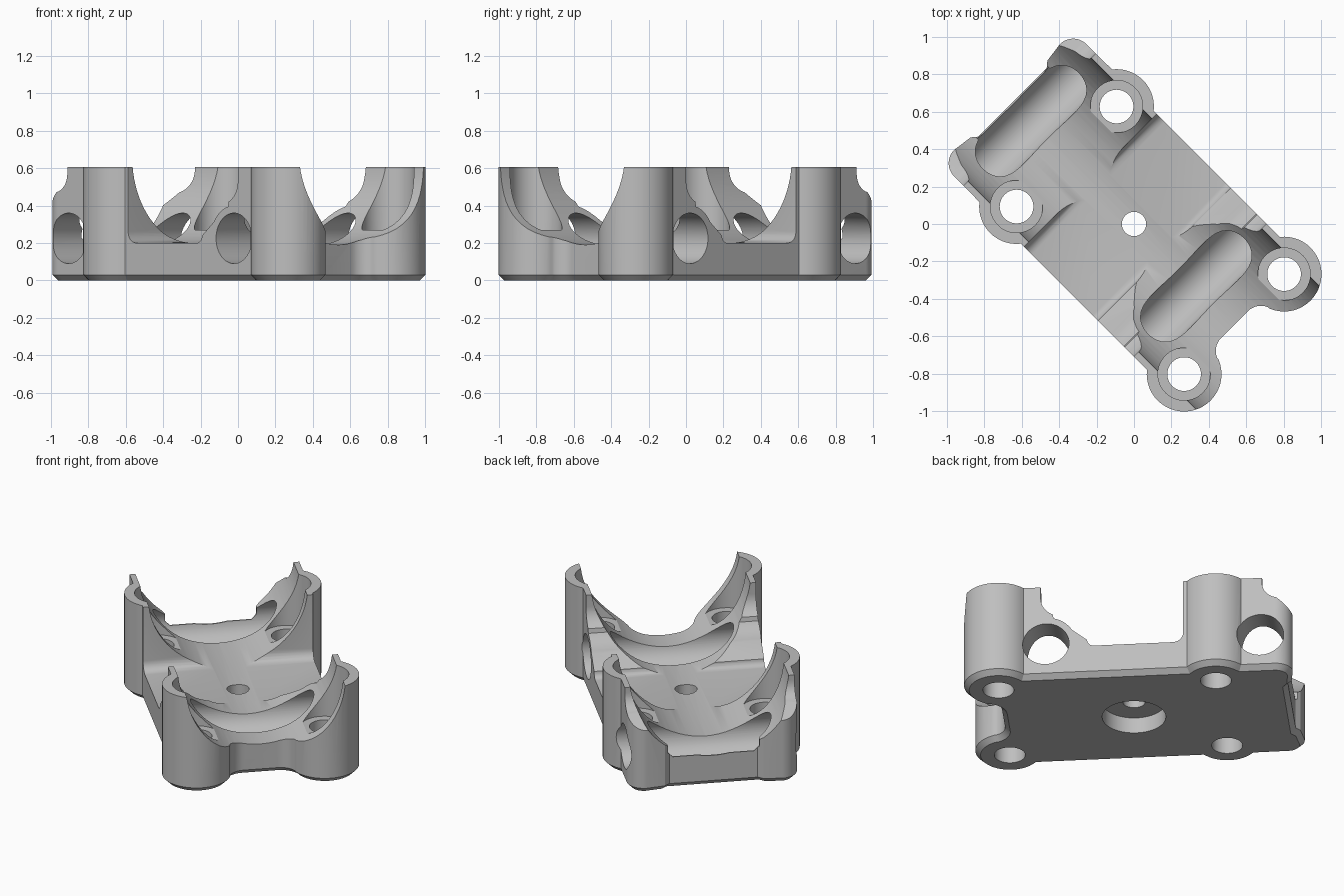
import bpy, bmesh
from math import cos, sin, radians, pi
from mathutils import Matrix, Vector

if "Cube" in bpy.data.objects:
    bpy.data.objects.remove(bpy.data.objects["Cube"])

grey = bpy.data.materials.new("plain_grey")
grey.use_nodes = True
colour = (0.52, 0.52, 0.52, 1)
grey.diffuse_color = colour
grey.node_tree.nodes["Principled BSDF"].inputs["Base Color"].default_value = colour

TOP = 0.605
POST_U = (-0.51, 0.757)      # post positions along the long axis
POST_V = 0.378
HOLE_U = (-0.78, 0.47)       # cross bores


def arc(cu, cv, r, start, end, n=14):
    return [(cu + r * cos(radians(start + (end - start) * i / n)),
             cv + r * sin(radians(start + (end - start) * i / n))) for i in range(n + 1)]


def to_object(name, bm):
    mesh = bpy.data.meshes.new(name)
    bm.to_mesh(mesh)
    bm.free()
    mesh.materials.append(grey)
    ob = bpy.data.objects.new(name, mesh)
    bpy.context.collection.objects.link(ob)
    return ob


def prism(name, pts, axis, lo, hi, bottom_chamfer=0):
    """Closed solid from a 2D outline, running along the x, y or z axis."""
    place = {"x": lambda a, b, d: (d, a, b),
             "y": lambda a, b, d: (a, d, b),
             "z": lambda a, b, d: (a, b, d)}[axis]
    bm = bmesh.new()
    low = [bm.verts.new(place(a, b, lo)) for a, b in pts]
    high = [bm.verts.new(place(a, b, hi)) for a, b in pts]
    base = bm.faces.new(low)
    bm.faces.new(high)
    for i in range(len(pts)):
        bm.faces.new((low[i - 1], low[i], high[i], high[i - 1]))
    bmesh.ops.recalc_face_normals(bm, faces=bm.faces[:])
    if bottom_chamfer:
        bmesh.ops.bevel(bm, geom=list(base.edges), offset=bottom_chamfer,
                        segments=1, affect="EDGES")
    return to_object(name, bm)


def cylinder(r, start, axis, length):
    bm = bmesh.new()
    bmesh.ops.create_cone(bm, cap_ends=True, segments=72, radius1=r, radius2=r, depth=length)
    turn = Vector((0, 0, 1)).rotation_difference(Vector(axis)).to_matrix().to_4x4()
    centre = Vector(start) + Vector(axis) * length / 2
    bm.transform(Matrix.Translation(centre) @ turn)
    return to_object("cutter", bm)


def combine(body, tool, operation="DIFFERENCE"):
    """Apply one boolean by evaluating it, then discard the tool."""
    mod = body.modifiers.new("cut", "BOOLEAN")
    mod.operation, mod.solver, mod.object = operation, "EXACT", tool
    bpy.context.view_layer.update()
    result = body.evaluated_get(bpy.context.evaluated_depsgraph_get())
    mesh = bpy.data.meshes.new_from_object(result)
    body.modifiers.remove(mod)
    body.data = mesh
    bpy.data.objects.remove(tool)


# Plan outline: half the edge, mirrored across the long axis
half = [(-0.92, 0.26), (-0.945, 0.29)]
half += arc(-0.86, 0.40, 0.1, 180, 90)
half += arc(POST_U[0], POST_V, 0.2, 142, 38)
half += arc(POST_U[1], POST_V, 0.2, 142, -68, 28)
half += arc(0.86, 0.10, 0.1, 114, 180, 8)
outline = half + [(u, -v) for u, v in reversed(half)]
body = prism("clamp_block", outline, "z", 0, TOP, 0.03)

# Side profile: tall posts, shoulders over the bores, low middle bridge
profile = [(-1.2, -0.1), (-1.2, 0.39), (-0.96, 0.4)]
profile += arc(-0.89, 0.57, 0.1, 280, 360, 8) + [(-0.79, 0.7), (-0.33, 0.7)]
profile += arc(-0.27, 0.26, 0.06, 180, 270, 6)
profile += arc(0.19, 0.24, 0.04, 270, 360, 5)
profile += arc(HOLE_U[1], 0.225, 0.175, 150, 105, 8)
profile += arc(0.38, 0.53, 0.12, 295, 360, 8) + [(0.5, 0.7), (1.2, 0.7), (1.2, -0.1)]
combine(body, prism("side_profile", profile, "y", -0.8, 0.8), "INTERSECT")

# Round saddle along the whole length, with a flat ledge at one end
combine(body, cylinder(0.47, (-1.2, 0, 0.66), (1, 0, 0), 2.4))
ledge = [(-0.27, 0.9), (-0.27, 0.23), (-0.24, 0.2), (0.24, 0.2), (0.27, 0.23), (0.27, 0.9)]
combine(body, prism("end_ledge", ledge, "x", -1.1, -0.9))

# Cross bores under each saddle
for u in HOLE_U:
    combine(body, cylinder(0.135, (u, -0.8, 0.225), (0, 1, 0), 1.6))

# Bolt holes with counterbores in the posts
for u in POST_U:
    for v in (-POST_V, POST_V):
        combine(body, cylinder(0.09, (u, v, -0.1), (0, 0, 1), 0.9))
        combine(body, cylinder(0.14, (u, v, 0.27), (0, 0, 1), 0.6))

# Central hole, wide from below
combine(body, cylinder(0.065, (0, 0, -0.1), (0, 0, 1), 0.6))
combine(body, cylinder(0.185, (0, 0, -0.1), (0, 0, 1), 0.2))

# Turn the block to its diagonal stance
body.data.transform(Matrix.Rotation(-pi / 4, 4, "Z"))
bpy.ops.object.select_all(action="DESELECT")
body.select_set(True)
bpy.context.view_layer.objects.active = body
bpy.ops.object.shade_smooth_by_angle(angle=radians(30))
